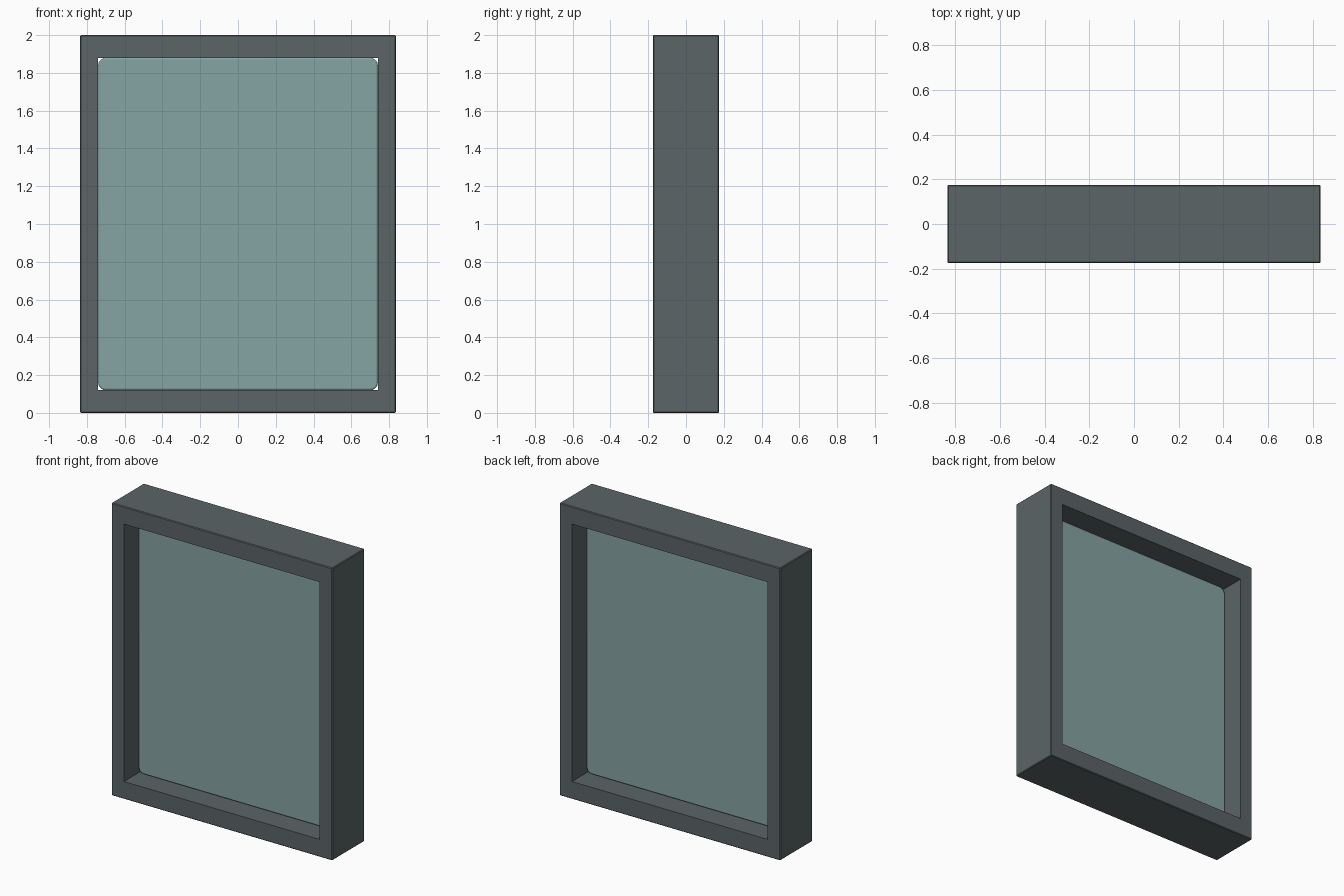
import bpy
import bmesh

cube = bpy.data.objects.get("Cube")
if cube:
    bpy.data.objects.remove(cube, do_unlink=True)

HALF_W, HEIGHT, HALF_D = 0.836, 2.0, 0.175     # frame outside
OPEN_W, OPEN_H = 0.74, 0.88                    # half opening
MID = HEIGHT / 2


def material(name, rgb):
    mat = bpy.data.materials.new(name)
    mat.use_nodes = True
    mat.diffuse_color = (*rgb, 1)
    bsdf = next(n for n in mat.node_tree.nodes if n.type == 'BSDF_PRINCIPLED')
    bsdf.inputs["Base Color"].default_value = (*rgb, 1)
    return mat


def finish(name, bm, mat):
    bmesh.ops.recalc_face_normals(bm, faces=bm.faces)
    mesh = bpy.data.meshes.new(name)
    bm.to_mesh(mesh)
    bm.free()
    obj = bpy.data.objects.new(name, mesh)
    bpy.context.collection.objects.link(obj)
    mesh.materials.append(mat)
    return obj


def rectangle(bm, w, h, y):
    return [bm.verts.new((sx * w, y, MID + sz * h))
            for sx, sz in ((-1, -1), (1, -1), (1, 1), (-1, 1))]


charcoal = material("charcoal frame", (0.105, 0.128, 0.134))
teal = material("grey teal glass", (0.235, 0.371, 0.366))

# Frame: four loops joined into a hollow rectangle, outer edges softened
bm = bmesh.new()
loops = [rectangle(bm, HALF_W, MID, -HALF_D), rectangle(bm, HALF_W, MID, HALF_D),
         rectangle(bm, OPEN_W, OPEN_H, HALF_D), rectangle(bm, OPEN_W, OPEN_H, -HALF_D)]
for a, b in zip(loops, loops[1:] + loops[:1]):
    for i in range(4):
        j = (i + 1) % 4
        bm.faces.new((a[i], a[j], b[j], b[i]))
outer = set(loops[0] + loops[1])
edges = [e for e in bm.edges if all(v in outer for v in e.verts)]
bmesh.ops.bevel(bm, geom=edges, offset=0.005, segments=1, affect='EDGES')
finish("frame", bm, charcoal)

# Pane: thin slab with rounded corners, then a fine rounded rim
bm = bmesh.new()
THICK = 0.04
front = bm.faces.new(rectangle(bm, OPEN_W, OPEN_H, -THICK / 2))
ext = bmesh.ops.extrude_face_region(bm, geom=[front], use_keep_orig=True)
verts = [g for g in ext["geom"] if isinstance(g, bmesh.types.BMVert)]
bmesh.ops.translate(bm, verts=verts, vec=(0, THICK, 0))
corners = [e for e in bm.edges
           if abs(e.verts[0].co.y - e.verts[1].co.y) > THICK / 2]
bmesh.ops.bevel(bm, geom=corners, offset=0.04, segments=5, profile=0.5, affect='EDGES')
pane = finish("glass_pane", bm, teal)
rim = pane.modifiers.new("rim", 'BEVEL')
rim.width = 0.008
rim.segments = 2
rim.limit_method = 'ANGLE'
rim.angle_limit = 1.0

bpy.context.view_layer.objects.active = pane
pane.select_set(True)
bpy.ops.object.shade_smooth_by_angle()
